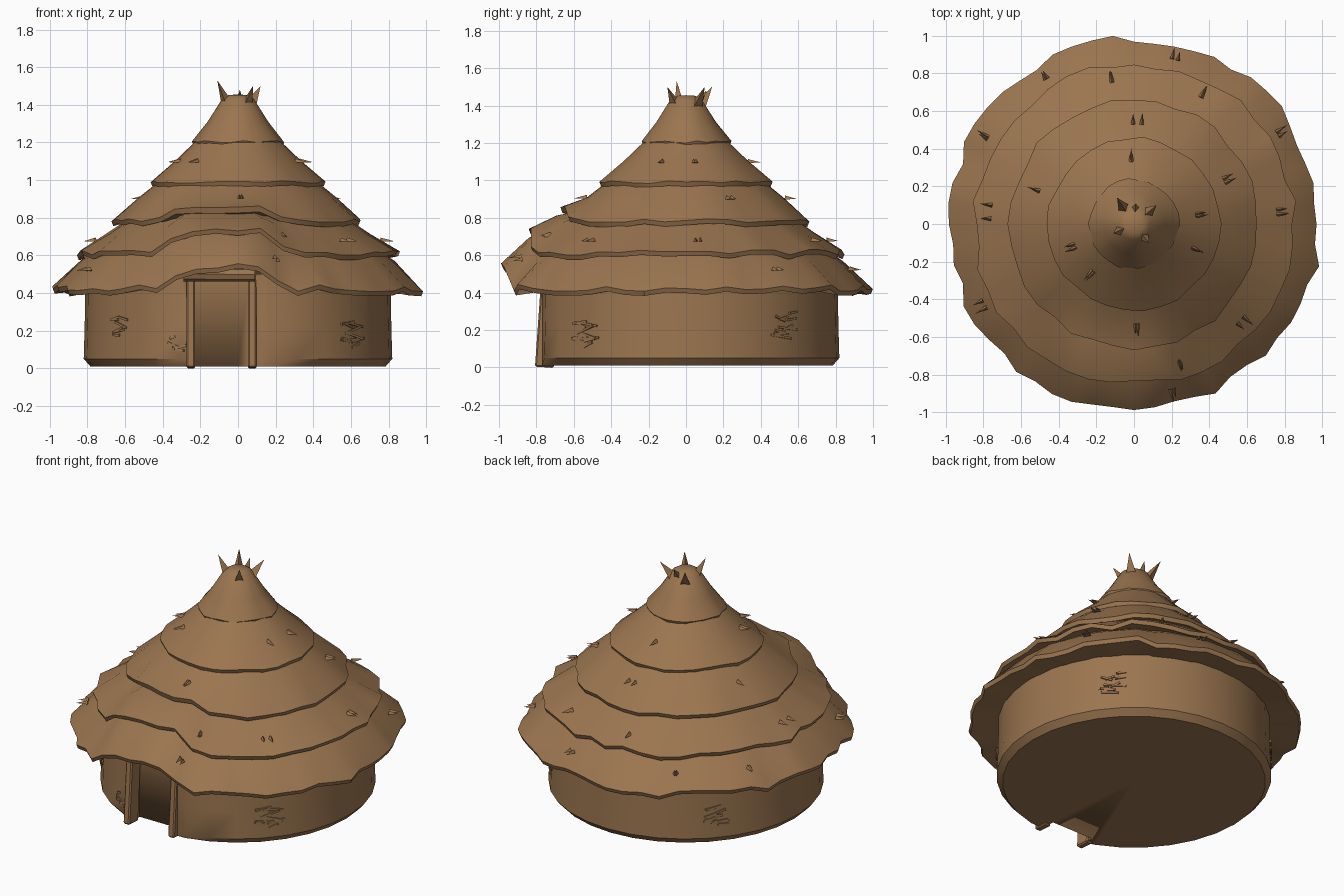
import bpy, bmesh, math, random
from mathutils import Matrix, Vector

random.seed(4)
cube = bpy.data.objects.get("Cube")
if cube:
    bpy.data.objects.remove(cube, do_unlink=True)

# One earthy brown for everything
brown = bpy.data.materials.new("thatch brown")
brown.use_nodes = True
colour = (0.33, 0.18, 0.08, 1)
brown.diffuse_color = colour
bsdf = brown.node_tree.nodes["Principled BSDF"]
bsdf.inputs["Base Color"].default_value = colour
bsdf.inputs["Roughness"].default_value = 0.9


def finish(bm, name, angle=35):
    bmesh.ops.recalc_face_normals(bm, faces=bm.faces)
    mesh = bpy.data.meshes.new(name)
    bm.to_mesh(mesh)
    bm.free()
    mesh.materials.append(brown)
    mesh.shade_smooth()
    mesh.set_sharp_from_angle(angle=math.radians(angle))
    obj = bpy.data.objects.new(name, mesh)
    bpy.context.collection.objects.link(obj)
    return obj


def lathe(profile, segs, place):
    """Spin (r, z) rows; place(row, column, r, z, angle) returns the point."""
    bm = bmesh.new()
    rows = []
    for i, (r, z) in enumerate(profile):
        if r == 0:
            rows.append([bm.verts.new((0, 0, z))] * segs)
        else:
            rows.append([bm.verts.new(place(i, k, r, z, 2 * math.pi * k / segs))
                         for k in range(segs)])
    for a, b in zip(rows, rows[1:]):
        for k in range(segs):
            n = (k + 1) % segs
            quad = list(dict.fromkeys((a[k], a[n], b[n], b[k])))
            if len(quad) > 2:
                bm.faces.new(quad)
    return bm


def smooth(t):
    t = max(0, min(1, t))
    return t * t * (3 - 2 * t)


def door_lift(x, y, r):
    """Thatch swells upward above the doorway."""
    if y > 0:
        return 0
    return 0.12 * smooth((0.38 - abs(x + 0.08)) / 0.2) * smooth((r - 0.5) / 0.28)


# Round wall, slightly flattened at the front, with a doorway cut in
def wall_point(i, k, r, z, a):
    return (r * math.cos(a), max(r * math.sin(a), -0.77), z)


wall = finish(lathe([(0, 0.01), (0.785, 0.01), (0.82, 0.05), (0.815, 0.22),
                     (0.81, 0.5), (0, 0.5)], 32, wall_point), "wall")
bm = bmesh.new()
bmesh.ops.create_cube(bm, size=1, matrix=Matrix.Translation((-0.09, -0.8, 0.2))
                      @ Matrix.Diagonal((0.3, 0.24, 0.56, 1)))
cutter = finish(bm, "doorway_cutter")
cutter.hide_render = True
cutter.hide_viewport = True
cut = wall.modifiers.new("doorway", "BOOLEAN")
cut.object = cutter
cut.solver = "EXACT"


# Overlapping thatch layers, each with a ragged, thick lower edge
def thatch(name, top, segs, ragged, under):
    edge = len(top) - 1
    r, z = top[-1]
    profile = top + [(r - 0.01, z - 0.025), under]
    wobble = [random.uniform(-1, 0.6) for _ in range(segs)]
    droop = [random.uniform(-0.6, 0.6) for _ in range(segs)]

    def place(i, k, r, z, a):
        w = ragged * {edge - 1: 0.3, edge: 1, edge + 1: 1}.get(i, 0)
        rr = r + w * wobble[k]
        x, y = rr * math.cos(a), rr * math.sin(a)
        return (x, y, z + w * droop[k] + door_lift(x, y, rr))
    return finish(lathe(profile, segs, place), name, 40)


thatch("eave_thatch", [(0.66, 0.69), (0.84, 0.57), (0.99, 0.425)], 56, 0.032, (0.76, 0.42))
thatch("lower_thatch", [(0.5, 0.85), (0.70, 0.715), (0.855, 0.615)], 44, 0.025, (0.74, 0.62))
thatch("middle_thatch", [(0.36, 1.04), (0.53, 0.905), (0.665, 0.785)], 36, 0.018, (0.57, 0.78))
thatch("upper_thatch", [(0.17, 1.26), (0.33, 1.105), (0.46, 0.99)], 30, 0.012, (0.38, 0.98))
thatch("roof_cap", [(0, 1.455), (0.05, 1.452), (0.085, 1.43), (0.16, 1.31), (0.24, 1.205)],
       26, 0.01, (0.17, 1.2))


def spike(bm, base, tip, width):
    """Thin three-sided splinter from base to tip."""
    base, tip = Vector(base), Vector(tip)
    way = tip - base
    bmesh.ops.create_cone(
        bm, cap_ends=True, segments=3, radius1=width, radius2=0, depth=way.length,
        matrix=Matrix.Translation((base + tip) / 2)
        @ way.to_track_quat("Z", "Y").to_matrix().to_4x4())


# Crown of splinters on the peak
bm = bmesh.new()
for tip in [(-0.09, 0.14, 1.5), (0.12, 0.1, 1.5), (0.08, -0.1, 1.5),
            (-0.11, -0.05, 1.53), (0.01, 0.11, 1.48)]:
    spike(bm, (tip[0] * 0.5, tip[1] * 0.5, 1.39), tip, 0.038)
finish(bm, "peak_splinters", 20)

# Loose straw tufts lying on the slopes
bm = bmesh.new()
for r, z, turns in [(0.33, 1.11, (10, 95, 200, 230, 335)), (0.53, 0.915, (25, 88, 160, 270)),
                    (0.76, 0.69, (5, 60, 98, 175, 288, 318)),
                    (0.9, 0.535, (30, 75, 120, 150, 208, 283))]:
    for turn in turns:
        for _ in range(2):
            a = math.radians(turn + random.uniform(-3, 3))
            x, y = math.cos(a), math.sin(a)
            lift = door_lift(r * x, r * y, r)
            out = r + random.uniform(0.05, 0.075)
            spike(bm, (r * x, r * y, z + lift - 0.01),
                  (out * x, out * y, z + lift - 0.015), 0.014)
finish(bm, "straw_tufts", 20)


def block(bm, size, matrix):
    bmesh.ops.create_cube(bm, size=1, matrix=matrix @ Matrix.Diagonal((*size, 1)))


# Door frame: two leaning posts and a rough lintel
for name, x in (("right_door_post", -0.25), ("left_door_post", 0.075)):
    bm = bmesh.new()
    block(bm, (0.045, 0.1, 0.5), Matrix.Translation((x, -0.74, 0.25))
          @ Matrix.Rotation(math.radians(-4), 4, "X"))
    bmesh.ops.bevel(bm, geom=bm.edges[:], offset=0.008, segments=1, affect="EDGES")
    finish(bm, name)
bm = bmesh.new()
bmesh.ops.create_cone(bm, cap_ends=True, segments=8, radius1=0.042, radius2=0.036, depth=0.38,
                      matrix=Matrix.Translation((-0.1, -0.82, 0.5))
                      @ Matrix.Rotation(math.radians(91), 4, "Y"))
finish(bm, "door_lintel")

# Exposed wattle where the wall has crumbled
for n, (turn, z, count, spread) in enumerate([(-42, 0.18, 10, 0.07), (41, 0.23, 9, 0.07),
                                              (139, 0.2, 10, 0.07), (219, 0.22, 7, 0.05),
                                              (246, 0.13, 5, 0.04)]):
    bm = bmesh.new()
    for _ in range(count):
        a = math.radians(turn) + random.uniform(-spread, spread)
        radius = min(0.81, 0.77 / max(0.01, -math.sin(a)))
        spot = (Matrix.Rotation(a, 4, "Z")
                @ Matrix.Translation((radius, 0, z + random.uniform(-spread, spread)))
                @ Matrix.Rotation(random.uniform(-0.4, 0.4), 4, "X")
                @ Matrix.Rotation(random.uniform(-0.1, 0.1), 4, "Z"))
        block(bm, (0.02, random.uniform(0.8, 2) * spread, 0.012), spot)
    finish(bm, f"wattle_patch_{n + 1}", 20)
